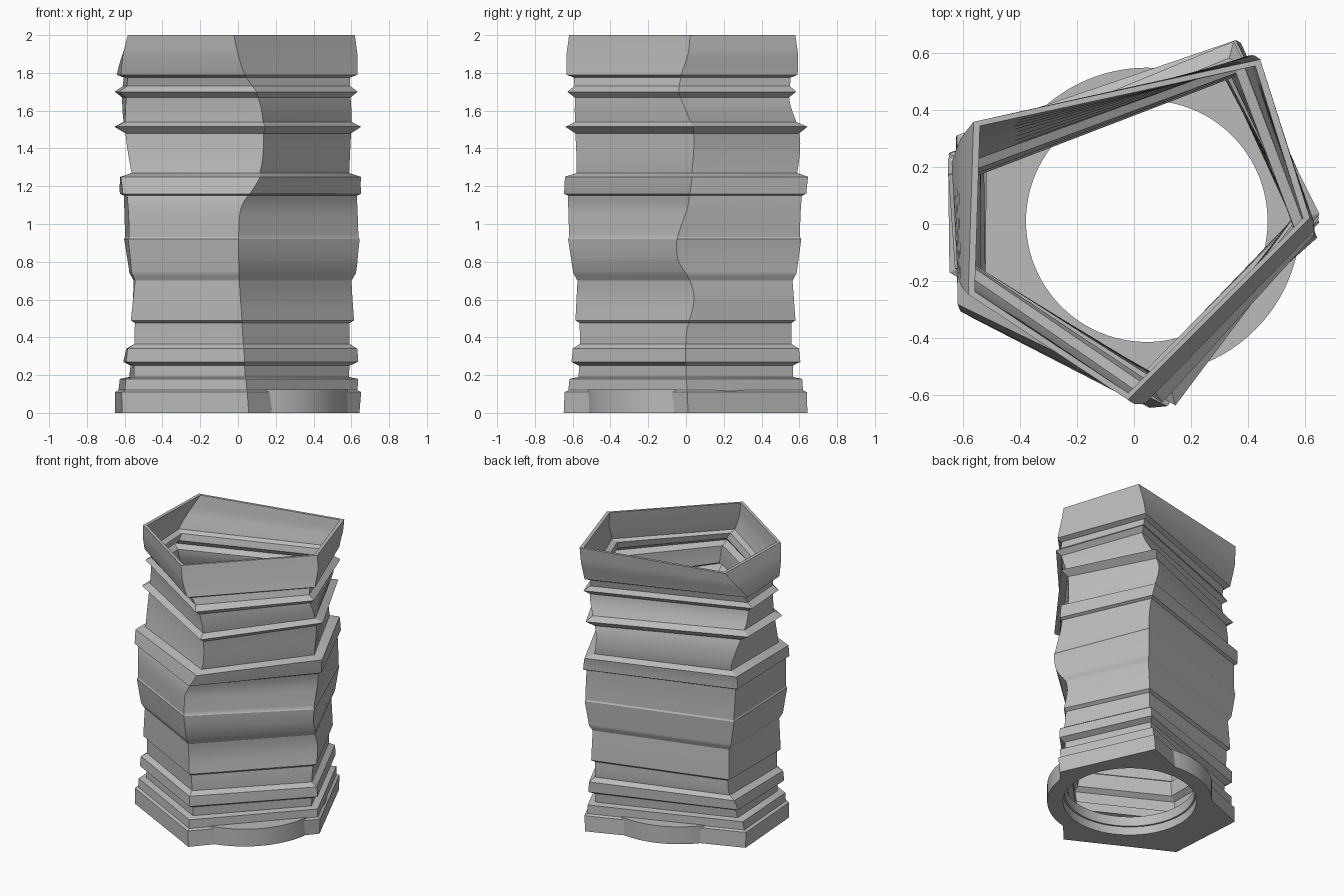
import bpy, bmesh, math
from mathutils import Vector

old = bpy.data.objects.get("Cube")
if old:
    bpy.data.objects.remove(old, do_unlink=True)

# One plain grey material
grey = bpy.data.materials.new("plain_grey")
grey.use_nodes = True
colour = (0.5, 0.5, 0.5, 1)
grey.diffuse_color = colour
grey.node_tree.nodes["Principled BSDF"].inputs["Base Color"].default_value = colour

# Moulded wall profile: height and radius factor
PROFILE = [(0, 1), (.11, 1), (.12, .97), (.18, .965), (.19, .89), (.25, .89), (.27, .955),
           (.34, .945), (.365, .885), (.475, .885), (.49, .92), (.6, .91), (.7, .9),
           (.74, .935), (.92, .975), (.93, .965), (1.15, .965), (1.16, 1), (1.25, 1),
           (1.27, .905), (1.48, .915), (1.515, .995), (1.54, .915), (1.67, .91),
           (1.7, .97), (1.73, .91), (1.775, .91), (1.79, .97), (1.9, .975), (2, .96)]

# Each corner: radius by height, then bearing in degrees by height
FRONT = ([(0, .65), (.3, .635), (.9, .64), (1.2, .65), (1.6, .66), (2, .645)],
         [(0, -85), (.5, -88), (.75, -89.5), (1, -89.5), (1.1, -88), (1.2, -82), (1.3, -78),
          (1.45, -77), (1.6, -78), (1.7, -81), (1.8, -87), (1.9, -90), (2, -92)])
RIGHT = ([(0, .643), (.3, .668), (.8, .668), (1.2, .65), (1.6, .658), (2, .645)],
         [(0, 1), (.4, 0), (.6, 4), (.7, 2), (.8, -3.5), (.9, -4.5), (1, -2), (1.1, 1),
          (1.4, 4), (1.5, 3.5), (1.6, 0), (1.7, -3.5), (1.8, -2), (1.9, 1), (2, 2)])
BACK = ([(0, .735), (1.3, .74), (1.6, .735), (1.8, .735), (2, .76)],
        [(0, 61), (.4, 59), (1, 58), (1.2, 60), (1.4, 64), (1.5, 62), (1.65, 55),
         (1.8, 56), (2, 52.5)])
LEFT_BACK = ([(0, .697), (2, .697)],
             [(0, 159), (.15, 159), (.3, 155), (.42, 151.5), (.8, 152), (1.2, 154),
              (1.3, 153), (1.4, 156), (1.5, 160), (1.6, 164), (1.7, 165), (1.8, 161),
              (1.9, 154), (2, 147.5)])
LEFT_FRONT = ([(0, .683), (1.2, .683), (1.5, .675), (2, .66)],
              [(0, 206), (.4, 205), (.9, 209), (1.2, 206), (1.5, 195), (1.7, 194),
               (1.85, 198), (2, 203)])
CORNERS = (FRONT, RIGHT, BACK, LEFT_BACK, LEFT_FRONT)
WALL = .038
FLOOR = .13
CENTRE = Vector((.045, .01, 0))


def linear(table, z):
    for (a, p), (b, q) in zip(table, table[1:]):
        if z <= b:
            return p + (q - p) * (z - a) / (b - a)
    return table[-1][1]


def smooth(table, z):
    """Hermite curve through the table."""
    def slope(i):
        lo, hi = max(i - 1, 0), min(i + 1, len(table) - 1)
        return (table[hi][1] - table[lo][1]) / (table[hi][0] - table[lo][0])
    for i in range(len(table) - 1):
        (a, p), (b, q) = table[i], table[i + 1]
        if z <= b:
            h = b - a
            t = (z - a) / h
            s = t * t * (3 - 2 * t)
            bend = h * t * (1 - t) * ((1 - t) * slope(i) - t * slope(i + 1))
            return p + (q - p) * s + bend
    return table[-1][1]


def ring(bm, z, inset):
    verts = []
    for radii, bearings in CORNERS:
        a = math.radians(smooth(bearings, z))
        r = linear(radii, z) * (linear(PROFILE, z) - inset)
        verts.append(bm.verts.new((r * math.cos(a), r * math.sin(a), z)))
    return verts


def make_object(name, bm):
    bmesh.ops.recalc_face_normals(bm, faces=bm.faces)
    mesh = bpy.data.meshes.new(name)
    bm.to_mesh(mesh)
    bm.free()
    mesh.materials.append(grey)
    obj = bpy.data.objects.new(name, mesh)
    bpy.context.collection.objects.link(obj)
    return obj


def drum(name, radius, bottom, top):
    bm = bmesh.new()
    bmesh.ops.create_cone(bm, cap_ends=True, segments=96, radius1=radius,
                          radius2=radius, depth=top - bottom)
    bmesh.ops.translate(bm, verts=bm.verts, vec=CENTRE + Vector((0, 0, (top + bottom) / 2)))
    return make_object(name, bm)


# Five-sided hollow body: outside going up, inside coming back down to the floor
heights = sorted({z for z, _ in PROFILE} | {FLOOR} | {i / 40 for i in range(8, 80)})
bm = bmesh.new()
rings = [ring(bm, z, 0) for z in heights]
rings += [ring(bm, z, WALL) for z in reversed(heights) if z >= FLOOR]
for low, high in zip(rings, rings[1:]):
    for i in range(5):
        j = (i + 1) % 5
        bm.faces.new((low[i], low[j], high[j], high[i]))
bm.faces.new(rings[0])
bm.faces.new(rings[-1])
body = make_object("shade_body", bm)

# Round collar joined to the foot, with a stepped round opening
tools = [
    (drum("collar", .54, 0, .125), 'UNION'),
    (drum("opening_cutter", .425, -.1, .16), 'DIFFERENCE'),
    (drum("recess_cutter", .437, -.1, .06), 'DIFFERENCE'),
]
for tool, operation in tools:
    tool.hide_render = True
    mod = body.modifiers.new(tool.name, 'BOOLEAN')
    mod.operation = operation
    mod.solver = 'EXACT'
    mod.object = tool

# Bake the cuts and drop the helpers
graph = bpy.context.evaluated_depsgraph_get()
baked = bpy.data.meshes.new_from_object(body.evaluated_get(graph))
body.modifiers.clear()
body.data = baked
for tool, _ in tools:
    bpy.data.objects.remove(tool, do_unlink=True)

bpy.ops.object.select_all(action='DESELECT')
body.select_set(True)
bpy.context.view_layer.objects.active = body
bpy.ops.object.shade_smooth_by_angle(angle=math.radians(25))
